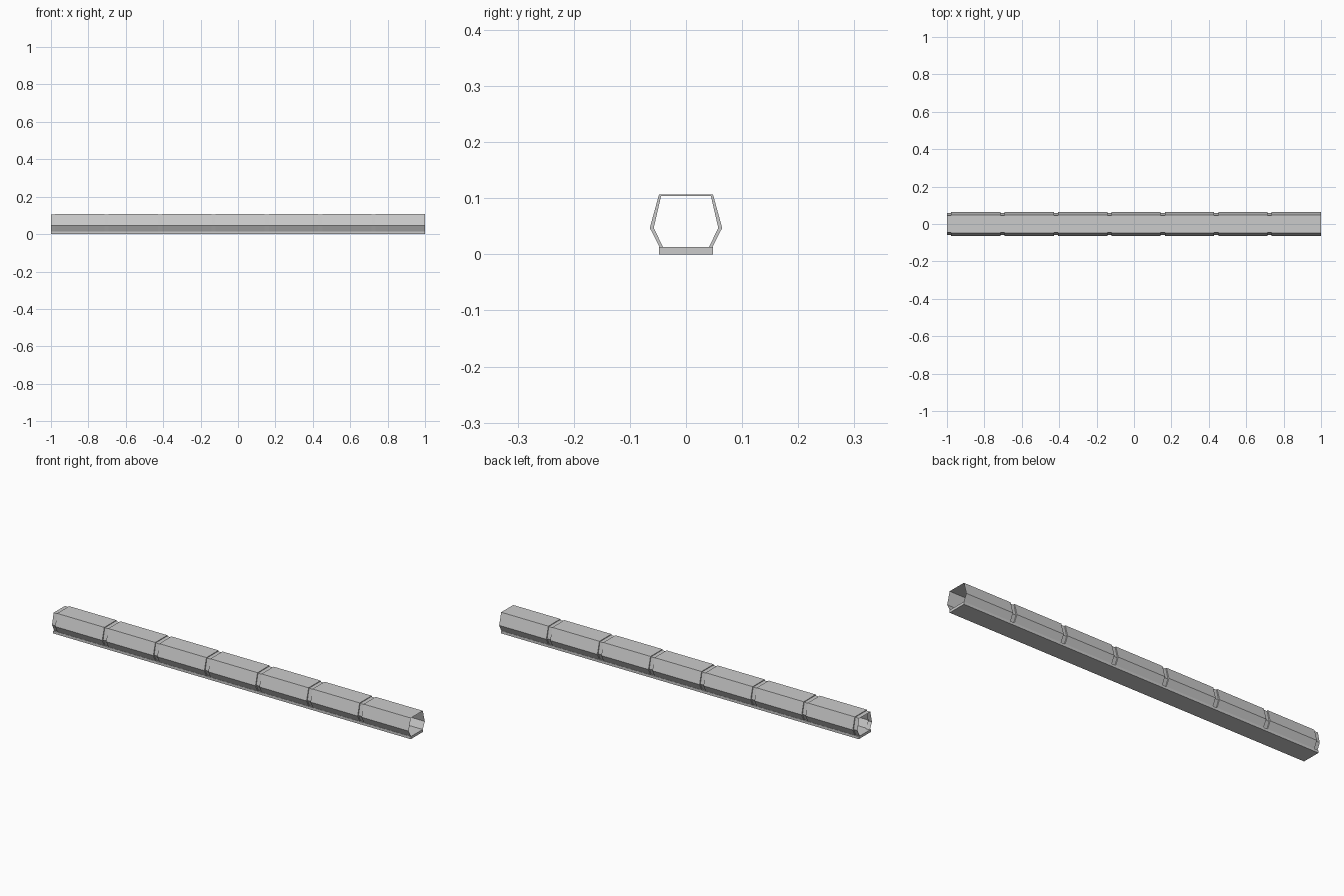
import bpy
import bmesh

if "Cube" in bpy.data.objects:
    bpy.data.objects.remove(bpy.data.objects["Cube"])

SEGMENTS = 7
PITCH = 2 / SEGMENTS
GROOVE = 0.022

# Half sections of the tube (y, z), from the floor up to the roof
OUTER = [(0.047, 0.013), (0.0645, 0.047), (0.048, 0.107)]
INNER = [(0.041, 0.013), (0.0575, 0.047), (0.0445, 0.1035)]


def mirrored(half):
    return half + [(-y, z) for y, z in reversed(half)]


def add_object(name, bm):
    bmesh.ops.recalc_face_normals(bm, faces=bm.faces)
    mesh = bpy.data.meshes.new(name)
    bm.to_mesh(mesh)
    bm.free()
    obj = bpy.data.objects.new(name, mesh)
    bpy.context.collection.objects.link(obj)
    return obj


def loft(name, stations):
    """Thin open shell through a list of (x, half section) stations."""
    bm = bmesh.new()
    rings = [[bm.verts.new((x, y, z)) for y, z in mirrored(half)]
             for x, half in stations]
    for a, b in zip(rings, rings[1:]):
        for i in range(len(a) - 1):
            bm.faces.new((a[i], a[i + 1], b[i + 1], b[i]))
    # Faces point outwards, as the top panel should face up
    obj = add_object(name, bm)
    top = max(obj.data.polygons, key=lambda p: p.center.z * abs(p.normal.z))
    if top.normal.z < 0:
        obj.data.flip_normals()
    return obj


# Hexagonal shell: every segment starts with a narrow groove
stations = []
for i in range(SEGMENTS):
    x0 = -1 + i * PITCH
    stations += [(x0, INNER), (x0 + GROOVE, INNER),
                 (x0 + GROOVE, OUTER), (x0 + PITCH, OUTER)]
loft("tube_shell", stations)

# Flat base slab under the shell
bm = bmesh.new()
bmesh.ops.create_cube(bm, size=1)
bmesh.ops.scale(bm, vec=(2, 0.096, 0.013), verts=bm.verts)
bmesh.ops.translate(bm, vec=(0, 0, 0.0065), verts=bm.verts)
add_object("base_slab", bm)
